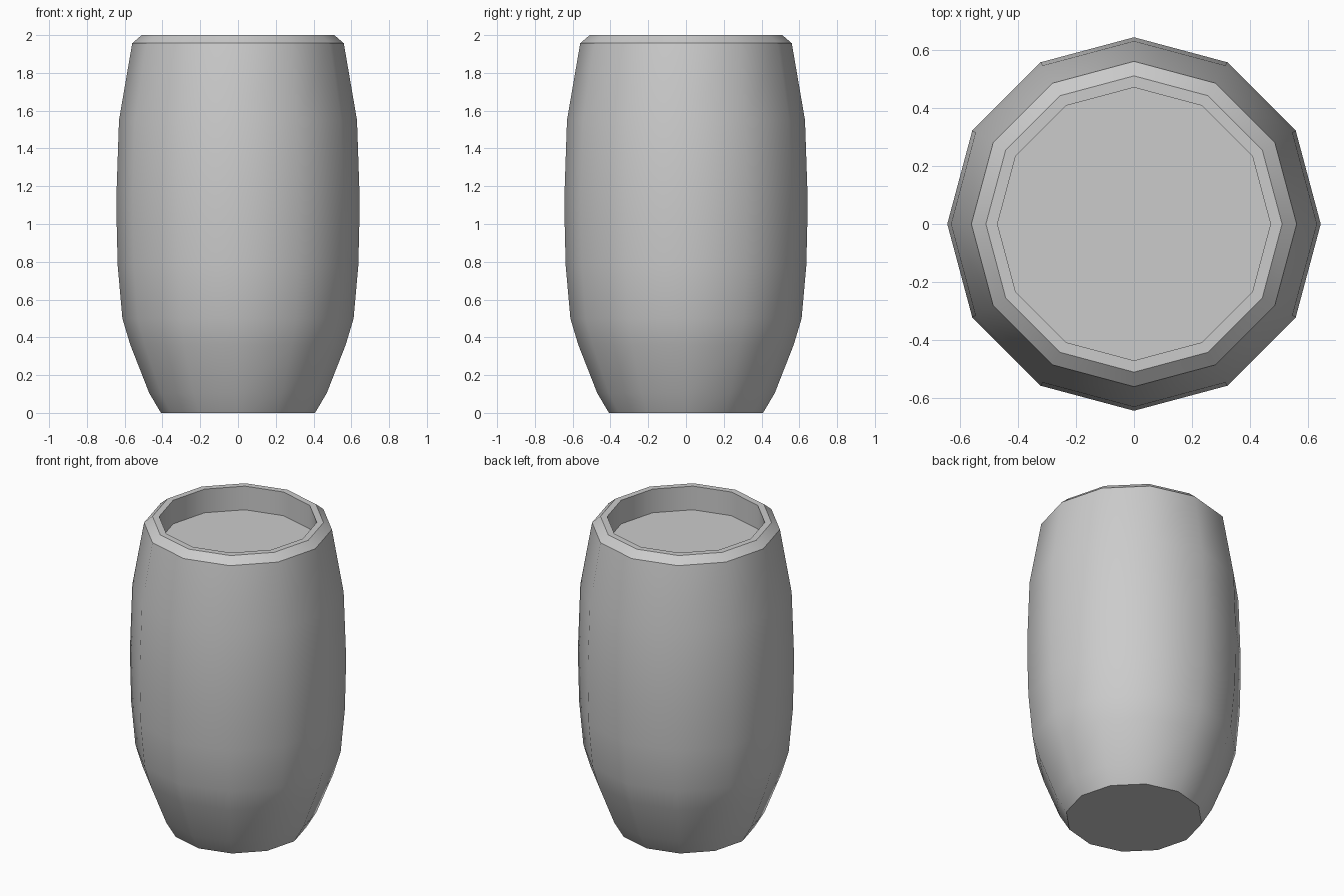
import bpy, bmesh
from math import sin, cos, tau, radians

if "Cube" in bpy.data.objects:
    bpy.data.objects.remove(bpy.data.objects["Cube"])

SIDES = 12
# (radius, height) from base, up the bulge, over the rim, down to the recessed lid
PROFILE = [(0.408, 0), (0.47, 0.105), (0.57, 0.36), (0.612, 0.5), (0.637, 0.78),
           (0.643, 1.03), (0.643, 1.17), (0.63, 1.55), (0.56, 1.957), (0.51, 2.0),
           (0.47, 2.0), (0.47, 1.845)]

# Barrel: revolved profile capped at base and lid
bm = bmesh.new()
rings = [[bm.verts.new((r * cos(tau * i / SIDES), r * sin(tau * i / SIDES), z))
          for i in range(SIDES)] for r, z in PROFILE]
for low, high in zip(rings, rings[1:]):
    for i in range(SIDES):
        j = (i + 1) % SIDES
        bm.faces.new((low[i], low[j], high[j], high[i]))
bm.faces.new(rings[0][::-1])
bm.faces.new(rings[-1])

mesh = bpy.data.meshes.new("barrel")
bm.to_mesh(mesh)
bm.free()
barrel = bpy.data.objects.new("barrel", mesh)
bpy.context.collection.objects.link(barrel)

# Smooth staves, crisp rim, lid and base edges
bpy.context.view_layer.objects.active = barrel
barrel.select_set(True)
bpy.ops.object.shade_smooth_by_angle(angle=radians(35))
